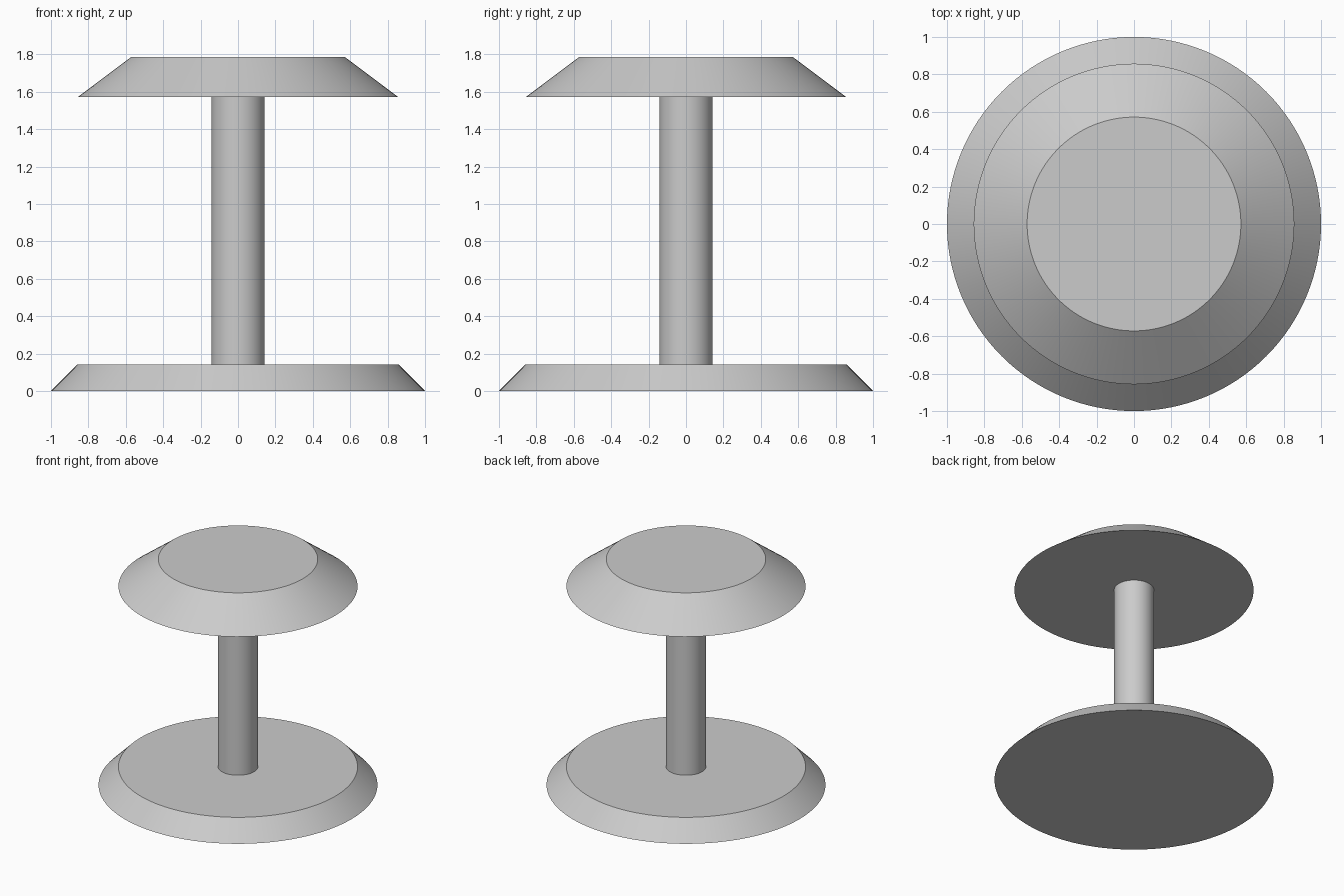
import bpy
import math

cube = bpy.data.objects.get("Cube")
if cube:
    bpy.data.objects.remove(cube, do_unlink=True)

# Single plain grey
grey = bpy.data.materials.new("plain_grey")
grey.use_nodes = True
colour = (0.6, 0.6, 0.6, 1.0)
grey.diffuse_color = colour
grey.node_tree.nodes["Principled BSDF"].inputs["Base Color"].default_value = colour


def add_disc(name, lower_radius, upper_radius, bottom, top):
    """Round part with straight sides between two heights."""
    bpy.ops.mesh.primitive_cone_add(
        vertices=128, radius1=lower_radius, radius2=upper_radius,
        depth=top - bottom, location=(0, 0, (bottom + top) / 2))
    part = bpy.context.object
    part.name = name
    part.data.materials.append(grey)
    bpy.ops.object.shade_smooth_by_angle(angle=math.radians(30))
    return part


UNIT = 1 / 7
BASE_TOP = UNIT
CAP_BOTTOM = 11 * UNIT
CAP_TOP = 12.5 * UNIT

# Wide foot, slim post and tapered cap
add_disc("base", 7 * UNIT, 6 * UNIT, 0, BASE_TOP)
add_disc("post", UNIT, UNIT, BASE_TOP, CAP_BOTTOM)
add_disc("cap", 6 * UNIT, 4 * UNIT, CAP_BOTTOM, CAP_TOP)
